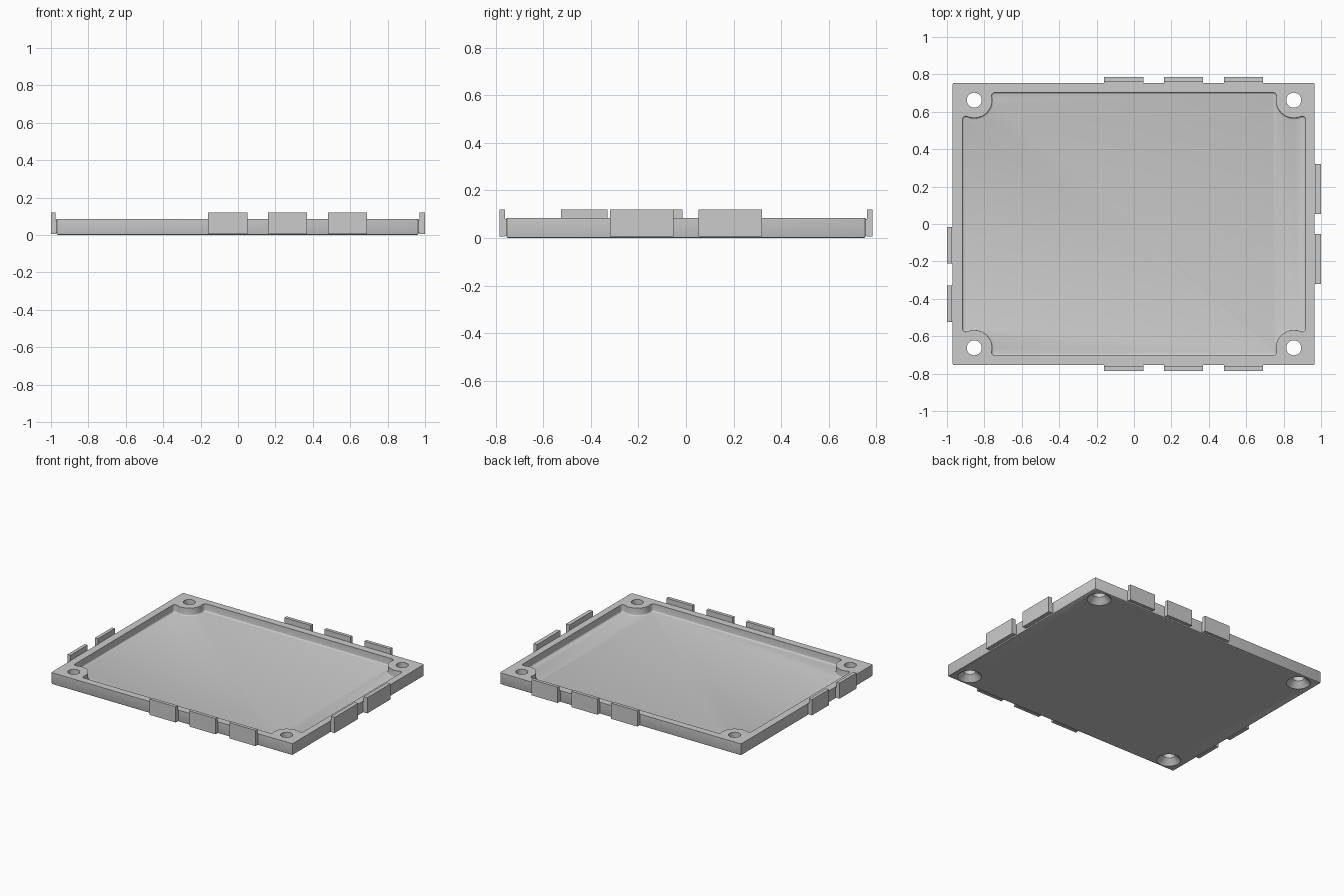
import bpy
import bmesh
import math

old = bpy.data.objects.get("Cube")
if old:
    bpy.data.objects.remove(old, do_unlink=True)

grey = bpy.data.materials.new("plain grey")
grey.use_nodes = True
colour = (0.6, 0.6, 0.6, 1)
grey.diffuse_color = colour
grey.node_tree.nodes["Principled BSDF"].inputs["Base Color"].default_value = colour

X0, X1, Y, H = -0.97, 0.965, 0.755, 0.085   # plate outline and height
FLOOR = 0.03
HOLE_X, HOLE_Y, BOSS_R = 0.854, 0.662, 0.095
POCKET_X, POCKET_Y, FILLET = 0.917, 0.703, 0.018


def make_object(name, bm):
    bmesh.ops.recalc_face_normals(bm, faces=bm.faces)
    mesh = bpy.data.meshes.new(name)
    bm.to_mesh(mesh)
    bm.free()
    mesh.materials.append(grey)
    obj = bpy.data.objects.new(name, mesh)
    bpy.context.collection.objects.link(obj)
    return obj


def add_box(bm, lo, hi):
    for v in bmesh.ops.create_cube(bm, size=1)["verts"]:
        for i in range(3):
            v.co[i] = lo[i] if v.co[i] < 0 else hi[i]


def loft(loops):
    # Closed solid through loops of equal length
    bm = bmesh.new()
    rings = [[bm.verts.new(p) for p in loop] for loop in loops]
    n = len(rings[0])
    for a, b in zip(rings, rings[1:]):
        for i in range(n):
            j = (i + 1) % n
            bm.faces.new((a[i], a[j], b[j], b[i]))
    bm.faces.new(rings[0])
    bm.faces.new(rings[-1])
    return bm


def cut(target, cutter):
    mod = target.modifiers.new("cut", "BOOLEAN")
    mod.operation = "DIFFERENCE"
    mod.solver = "EXACT"
    mod.object = cutter
    bpy.context.view_layer.objects.active = target
    bpy.ops.object.modifier_apply(modifier=mod.name)
    bpy.data.objects.remove(cutter, do_unlink=True)


def arc(cx, cy, r, a, b, n):
    return [(cx + r * math.cos(a + (b - a) * i / n),
             cy + r * math.sin(a + (b - a) * i / n)) for i in range(n + 1)]


def pocket_loop(inset, z):
    # One corner: wall fillet, round boss, wall fillet; then mirrored four ways
    reach, f = BOSS_R + FILLET, FILLET - inset
    ax = POCKET_X - FILLET
    ay = HOLE_Y - math.sqrt(reach**2 - (ax - HOLE_X)**2)
    by = POCKET_Y - FILLET
    bx = HOLE_X - math.sqrt(reach**2 - (by - HOLE_Y)**2)
    to_a = math.atan2(ay - HOLE_Y, ax - HOLE_X)
    to_b = math.atan2(by - HOLE_Y, bx - HOLE_X) - math.tau
    corner = arc(ax, ay, f, 0, to_a + math.pi, 6)
    corner += arc(HOLE_X, HOLE_Y, BOSS_R + inset, to_a, to_b, 18)[1:-1]
    corner += arc(bx, by, f, to_b + math.pi, math.pi / 2, 6)
    loop = []
    for sx, sy in ((1, 1), (-1, 1), (-1, -1), (1, -1)):
        part = [(sx * x, sy * y, z) for x, y in corner]
        loop += part if sx * sy > 0 else part[::-1]
    return loop


# Base plate, softened on its bottom and upright edges
bm = bmesh.new()
add_box(bm, (X0, -Y, 0), (X1, Y, H))
soft = [e for e in bm.edges if min(v.co.z for v in e.verts) < 0.01]
bmesh.ops.bevel(bm, geom=soft, offset=0.008, segments=2, profile=0.5, affect="EDGES")
plate = make_object("base_plate", bm)

# Shallow pocket stepping around the screw bosses, rounded into its floor
ROUND = 0.009
loops = []
for i in range(4):
    t = i / 3 * math.pi / 2
    loops.append(pocket_loop(ROUND * (1 - math.sin(t)), FLOOR + ROUND * (1 - math.cos(t))))
loops.append(pocket_loop(0, 0.2))
cut(plate, make_object("pocket_cutter", loft(loops)))

# Countersunk screw holes, wide at the underside
for sx in (-1, 1):
    for sy in (-1, 1):
        loops = [[(x, y, z) for x, y in arc(sx * HOLE_X, sy * HOLE_Y, r, 0, math.tau, 40)[:-1]]
                 for r, z in ((0.081, -0.002), (0.04, 0.039), (0.04, 0.2))]
        cut(plate, make_object("hole_cutter", loft(loops)))

bpy.ops.object.select_all(action="DESELECT")
plate.select_set(True)
bpy.context.view_layer.objects.active = plate
bpy.ops.object.shade_smooth_by_angle(angle=math.radians(31))


# Upright clips: each has an outer blade and a root joining it to the plate
def clip(name, axis, side, lo, hi, wall, outer):
    bm = bmesh.new()
    for inner, out, z0, z1 in ((wall + 0.006, outer, 0.006, 0.12),
                               (wall - 0.005, wall + 0.007, 0.01, H - 0.004)):
        a, b = sorted((side * inner, side * out))
        if axis == "x":
            add_box(bm, (a, lo, z0), (b, hi, z1))
        else:
            add_box(bm, (lo, a, z0), (hi, b, z1))
    make_object(name, bm)


for n, lo in enumerate((-0.16, 0.16, 0.48), 1):
    clip(f"front_clip_{n}", "y", -1, lo, lo + 0.21, Y, 0.785)
    clip(f"back_clip_{n}", "y", 1, lo, lo + 0.21, Y, 0.785)
for n, (lo, hi) in enumerate(((-0.32, -0.053), (0.053, 0.32)), 1):
    clip(f"left_clip_{n}", "x", 1, lo, hi, X1, 1.0)
for n, (lo, hi) in enumerate(((-0.525, -0.33), (-0.21, -0.015)), 1):
    clip(f"right_clip_{n}", "x", -1, lo, hi, -X0, 1.0)
